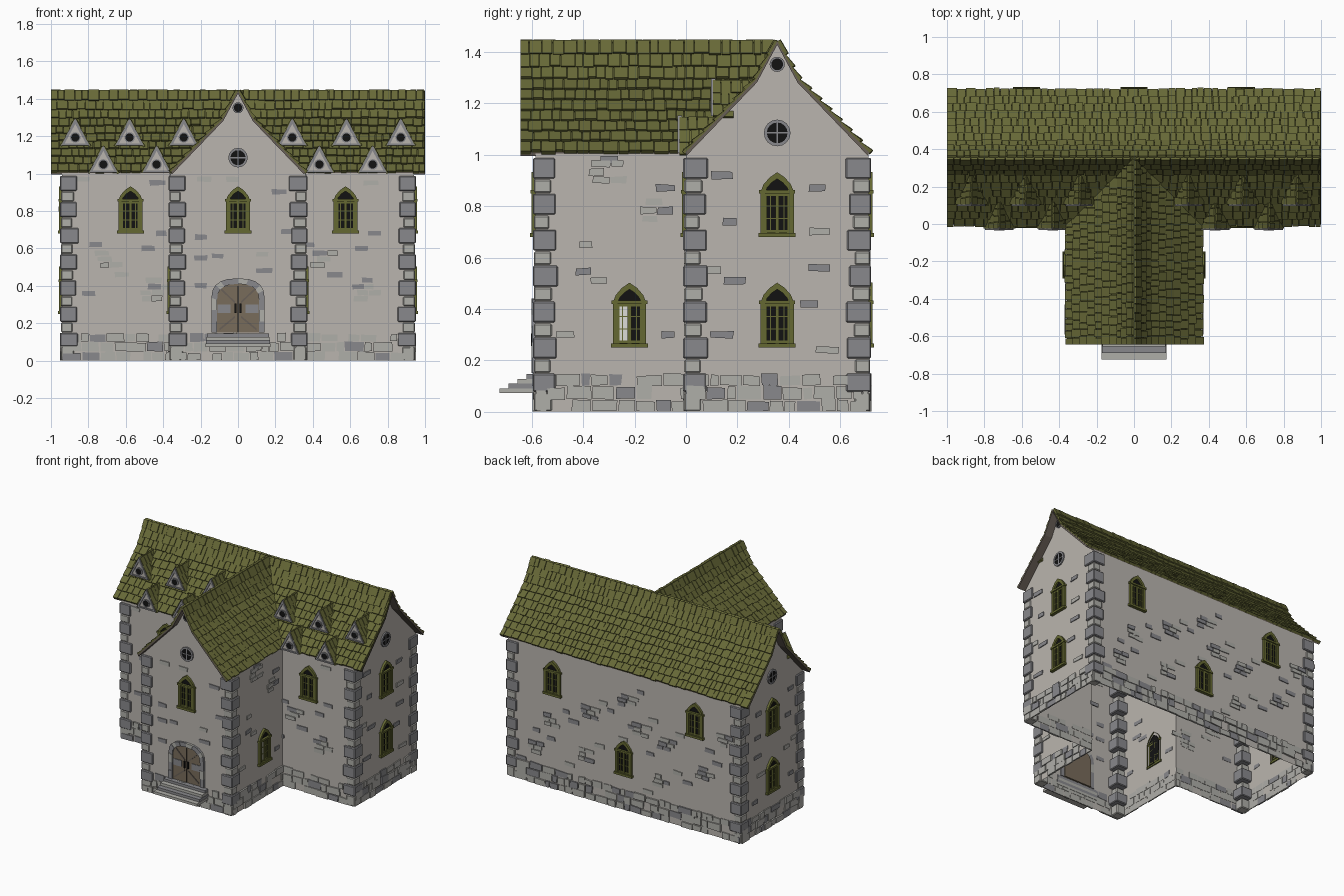
import bpy, bmesh, math, random
from mathutils import Vector

if "Cube" in bpy.data.objects:
    bpy.data.objects.remove(bpy.data.objects["Cube"])
random.seed(4)
R = random.uniform

COL = {"plaster": (.49, .46, .425), "pale stone": (.43, .425, .395), "grey stone": (.25, .25, .265),
       "roof olive": (.135, .14, .038), "dark olive": (.06, .062, .018), "window olive": (.13, .14, .032),
       "door brown": (.19, .15, .105), "black glass": (.006, .006, .006), "soffit brown": (.14, .115, .095),
       "pale pane": (.72, .72, .69)}
MAT = {}
for n, c in COL.items():
    MAT[n] = bpy.data.materials.new(n)
    MAT[n].diffuse_color = (*c, 1)
parts = {}

def part(name, col):
    key = name + "_" + col.replace(" ", "_")
    return parts.setdefault(key, (bmesh.new(), col))[0]

def solid(bm, lo, hi):
    """Closed prism between two matching loops of points."""
    a = [bm.verts.new(p) for p in lo]
    b = [bm.verts.new(p) for p in hi]
    n = len(a)
    fs = [bm.faces.new(a[::-1]), bm.faces.new(b)]
    fs += [bm.faces.new((a[i], a[(i + 1) % n], b[(i + 1) % n], b[i])) for i in range(n)]
    return fs

# Wall frames: origin x, y and horizontal direction; outward = direction x up
def P(w, u, z, o=0):
    return Vector((w[0] + w[2] * u + w[3] * o, w[1] + w[3] * u - w[2] * o, z))

def plate(name, col, w, poly, o0, o1):
    solid(part(name, col), [P(w, u, z, o0) for u, z in poly], [P(w, u, z, o1) for u, z in poly])

def box(name, col, w, u0, u1, z0, z1, o0, o1):
    plate(name, col, w, [(u0, z0), (u1, z0), (u1, z1), (u0, z1)], o0, o1)

def ring(name, col, w, outer, inner, o0, o1):
    bm = part(name, col)
    A, B, C, D = [[bm.verts.new(P(w, u, z, o)) for u, z in poly]
                  for poly, o in ((outer, o0), (outer, o1), (inner, o1), (inner, o0))]
    for i in range(len(A)):
        j = (i + 1) % len(A)
        for s, t in ((A, B), (B, C), (C, D)):
            bm.faces.new((s[i], s[j], t[j], t[i]))

def circle(u, z, r, n=16):
    return [(u + r * math.cos(k * math.tau / n), z + r * math.sin(k * math.tau / n)) for k in range(n)]

WF, MF, BK = (0, -.585, 1, 0), (0, 0, 1, 0), (0, .71, -1, 0)
RT, LT = (.94, 0, 0, 1), (-.94, 0, 0, -1)
WR, WL = (.36, 0, 0, 1), (-.36, 0, 0, -1)

# Plaster walls: hollow T plan, open below
def sheet(w, poly):
    bm = part("walls", "plaster")
    bm.faces.new([bm.verts.new(P(w, u, z)) for u, z in poly])

def gable(w, c, h):
    sheet(w, [(c - h, 0), (c + h, 0), (c + h, 1.0), (c + .08, 1.29), (c, 1.435), (c - .08, 1.29), (c - h, 1.0)])

gable(WF, 0, .36); gable(RT, .355, .355); gable(LT, -.355, .355)
for w, a, b in ((MF, -.94, -.36), (MF, .36, .94), (BK, -.94, .94), (WR, -.585, 0), (WL, 0, .585)):
    sheet(w, [(a, 0), (b, 0), (b, 1.005), (a, 1.005)])

# Roof slabs and tiles
PROF = [(0, 1.442), (.08, 1.295), (.357, 1.01)]

def at(prof, s, lift):
    for k, (a, b) in enumerate(zip(prof, prof[1:])):
        a, b = Vector(a), Vector(b)
        L = (b - a).length
        if s <= L or k == len(prof) - 2:
            t = (b - a) / L
            return a + t * s + Vector((-t.y, t.x)) * lift
        s -= L

def tiles(prof, u0, u1, place, keep, row, wid, thick):
    total = sum((Vector(b) - Vector(a)).length for a, b in zip(prof, prof[1:]))
    n = round(total / row)
    bm = part("roof_tiles", "roof olive")
    for r in range(n):
        s0, s1, u = total * r / n, total * (r + 1) / n, u0
        while u < u1 - .004:
            v = min(u + R(*wid), u1)
            mid = at(prof, (s0 + s1) / 2, 0)
            if keep((u + v) / 2, mid.x, mid.y):
                e, t = s1 + R(0, .008), thick * R(.75, 1.15)
                top, bot, ta, tb = (at(prof, s, l) for s, l in ((s0, -.006), (e, -.004), (s0, thick * .3), (e, t)))
                if r == 0:
                    ta = at(prof, s0, t * .9)
                g = v - .003
                solid(bm, [place(u, *top), place(g, *top), place(g, *bot), place(u, *bot)],
                      [place(u, *ta), place(g, *ta), place(g, *tb), place(u, *tb)])
            u = v

def slab(place, u0, end):
    up = [(-d, z) for d, z in PROF[::-1]] + PROF[1:]
    sec = up + [(d * .99, z - .014) for d, z in up[::-1]]
    solid(part("roof_slab", "dark olive"), [place(u0, d, z) for d, z in sec], [place(end(d), d, z) for d, z in sec])

main = lambda u, d, z: Vector((u, .355 + d, z))
wing = lambda u, d, z: Vector((d, u, z))
slab(main, -1, lambda d: 1)
slab(wing, -.645, lambda d: .355 - abs(d))
for s in (-1, 1):
    tiles(PROF, -1, 1, lambda u, d, z: main(u, s * d, z),
          lambda u, d, z: s > 0 or abs(u) > d - .02, .058, (.03, .06), .015)
    tiles(PROF, -.645, .36, lambda u, d, z: wing(u, s * d, z),
          lambda u, d, z: u < .375 - d, .058, (.03, .06), .015)

# Round windows
def round_window(w, u, z, r, cross=False):
    ring("round_window_rim", "grey stone", w, circle(u, z, r * 1.18), circle(u, z, r * .92), -.004, .009)
    plate("round_window_pane", "black glass", w, circle(u, z, r), -.004, .005)
    if cross:
        box("round_window_bar", "grey stone", w, u - r, u + r, z - .003, z + .003, 0, .008)
        box("round_window_bar", "grey stone", w, u - .003, u + .003, z - r, z + r, 0, .008)

for w, c in ((WF, 0), (RT, .355), (LT, -.355)):
    round_window(w, c, 1.085, .044, True)
    round_window(w, c, 1.352, .025)

# Dormers on the front slope
def dormer(x, y, z):
    w = (x, y, 1, 0)
    tri = lambda a, b, h: [(-a, z + b), (a, z + b), (0, z + h)]
    plate("dormer_body", "roof olive", w, tri(.07, 0, .132), -.165, -.003)
    plate("dormer_front", "plaster", w, tri(.066, .004, .127), -.004, .002)
    ring("dormer_trim", "grey stone", w, tri(.076, 0, .146), tri(.057, .01, .115), -.01, .008)
    round_window(w, 0, z + .043, .024)
    for s in (-1, 1):
        tiles([(0, z + .138), (.074, z)], 0, .165, lambda u, d, h: Vector((x + s * d, y + u, h)),
              lambda u, d, h: h - z > u - .05, .05, (.03, .045), .009)

for s in (-1, 1):
    for x in (.29, .58, .87):
        dormer(s * x, .105, 1.15)
    for x in (.435, .72):
        dormer(s * x, -.025, 1.006)

# Pointed windows
def pointed(u, a, z0, zs, top):
    h = top - zs
    r = [(a, z0), (a, zs), (.82 * a, zs + .38 * h), (.45 * a, zs + .74 * h)]
    return [(u + p, z) for p, z in r] + [(u, top)] + [(u - p, z) for p, z in r[::-1]]

def window(w, u, z, open_leaf=False):
    B = lambda a, b, c, d, o: box("window_bars", "window olive", w, u + a, u + b, z + c, z + d, -.006, o)
    ring("window_frame", "window olive", w, pointed(u, .065, z, z + .175, z + .252),
         pointed(u, .047, z + .018, z + .172, z + .226), -.008, .016)
    plate("window_pane", "black glass", w, pointed(u, .05, z + .01, z + .172, z + .23), -.006, .004)
    B(-.072, .072, 0, .016, .022)
    B(-.07, .07, .17, .183, .02)
    B(-.007, .007, .016, .172, .014)
    for s in (-1, 1):
        c = s * .027
        B(c - .002, c + .002, .016, .17, .009)
        B(s * .044 - .005, s * .044 + .005, .016, .17, .011)
        for h in (.018, .07, .118, .16):
            B(c - .02, c + .02, h, h + (.01 if h in (.018, .16) else .004), .009)
    if open_leaf:
        box("open_leaf_pane", "pale pane", w, u - .042, u - .008, z + .022, z + .165, 0, .006)

for w, u, z in ((MF, -.575, .68), (MF, .575, .68), (WF, 0, .68), (BK, -.575, .68), (BK, .575, .68), (BK, 0, .25),
                (RT, .355, .68), (RT, .355, .25), (LT, -.355, .68), (LT, -.355, .25), (WL, .22, .25)):
    window(w, u, z)
window(WR, -.22, .25, True)

# Door with stone arch, braces, hinges and handles
def door_arch(a, zs, top):
    arc = [(a * math.copysign(abs(math.cos(t)) ** .8, math.cos(t)), zs + (top - zs) * math.sin(t) ** .8)
           for t in (math.pi * k / 10 for k in range(1, 10))]
    return [(a, .15), (a, .21), (a, .27), (a, zs)] + arc + [(-a, zs), (-a, .27), (-a, .21), (-a, .15)]

outer, inner = door_arch(.142, .335, .44), door_arch(.112, .325, .41)
for i in range(len(outer) - 1):
    plate("door_surround", ("grey stone", "pale stone")[i % 3 == 1], WF,
          [outer[i], outer[i + 1], inner[i + 1], inner[i]], -.005, .014 + .003 * (i % 2))
plate("door", "door brown", WF, inner, -.012, .006)
for s in (-1, 1):
    for k in (0, 1):
        z0, z1 = ((.16, .235), (.385, .31))[k]
        plate("door_brace", "soffit brown", WF, [(s * .1, z0), (s * .1, z0 + .012), (s * .015, z1 + .006), (s * .015, z1 - .006)], 0, .01)
    box("door_hinge", "grey stone", WF, s * .075 - .035, s * .075 + .035, .255, .3, 0, .01)
    box("door_handle", "black glass", WF, s * .013 - .005, s * .013 + .005, .255, .305, 0, .018)
box("door_gap", "black glass", WF, -.0015, .0015, .15, .4, 0, .008)

# Front steps
for i in range(4):
    box("front_steps", "grey stone" if i % 2 else "pale stone", WF, -.175 + .003 * i, .175 - .003 * i,
        .072 + .0185 * i, .0905 + .0185 * i, -.004, .14 - .035 * i)

# Rough stones
def stone(name, w, u0, u1, z0, z1, o, grey):
    j = lambda: R(-.003, .003)
    plate(name, "grey stone" if R(0, 1) < grey else "pale stone", w,
          [(u0 + j(), max(0, z0 + j())), (u1 + j(), max(0, z0 + j())), (u1 + j(), z1 + j()), (u0 + j(), z1 + j())], -.002, o)

# Plinth courses
for w, a, b in ((WF, -.36, .36), (MF, -.94, -.36), (MF, .36, .94), (BK, -.94, .94), (RT, 0, .71),
                (LT, -.71, 0), (WR, -.585, 0), (WL, 0, .585)):
    for z0, z1 in ((0, .045), (.049, .098), (.102, .145)):
        u = a
        while u < b - .02:
            v = min(u + R(.035, .11), b)
            if R(0, 1) < .9:
                stone("plinth_stones", w, u + .003, v - .003, z0, z1 + R(-.006, .004), R(.004, .013), .18)
            u = v

# Exposed bricks: clusters and singles
def cluster(w, u, z):
    for r in range(3):
        a = u + R(-.07, -.02)
        for k in range(random.choice((1, 2, 2))):
            b = a + R(.045, .08)
            stone("wall_bricks", w, a, b, z + .032 * (r - 1), z + .032 * (r - 1) + .027, R(.004, .009), .4)
            a = b + .004

def brick(w, u, z):
    L = R(.025, .045)
    stone("wall_bricks", w, u - L, u + L, z - .013, z + .014, .006, .6)

for dx in (0, 1.14):
    for u, z in ((-.70, .53), (-.46, .35)):
        cluster(MF, u + dx, z)
    for u, z in ((-.45, .43), (-.80, .36), (-.83, .97), (-.43, .95), (-.48, .6), (-.62, .46), (-.41, .68), (-.76, .62)):
        brick(MF, u + dx, z)
for u, z in ((-.18, .97), (-.03, .97), (-.2, .55), (.14, .48), (-.11, .56), (.13, .57), (.27, .69), (-.2, .66), (.22, .9), (-.2, .4)):
    brick(WF, u, z)
for w, m in ((WR, 1), (WL, -1)):
    cluster(w, -.32 * m, .92); cluster(w, -.13 * m, .77)
    for u, z in ((-.08, .87), (-.39, .65), (-.4, .545), (-.34, .51), (-.07, .3), (-.3, .98), (-.47, .3)):
        brick(w, u * m, z)
for w, m in ((RT, 1), (LT, -1)):
    for u, z in ((.14, .92), (.17, .74), (.19, .51), (.52, .56), (.55, .24), (.51, .87), (.52, .7), (.14, .3), (.48, .42), (.1, .55)):
        brick(w, u * m, z)
for u, z in ((0, .78), (-.3, .62), (-.6, .48), (.32, .55), (.62, .42), (-.33, .3), (.3, .27), (-.72, .25), (.1, .6), (.8, .7)):
    cluster(BK, u, z)
    brick(BK, u + .13, z + .11); brick(BK, u - .11, z - .09)

# Corner quoins: alternating large grey and small pale blocks
for cx, cy, dx, dy in [(s * x, y, -s, d) for s in (-1, 1) for x, y, d in ((.94, 0, 1), (.94, .71, -1), (.36, -.585, 1))]:
    z, i = 0, 0
    while z < .985:
        h = (.075 if z < .14 else .085 if i % 2 else .055)
        L, o = ((.082, .011) if i % 2 else (.057, .007))
        lx, ly = L + R(-.008, .008), L + R(-.008, .008)
        q = [(cx - dx * o, cy - dy * o), (cx + dx * lx, cy - dy * o), (cx + dx * lx, cy + dy * ly), (cx - dx * o, cy + dy * ly)]
        solid(part("quoins", "grey stone" if i % 2 else "pale stone"),
              [(x, y, z + .002) for x, y in q], [(x, y, min(z + h - .002, 1.0)) for x, y in q])
        z += h
        i += 1

# Turn every part into an object
for key, (bm, col) in parts.items():
    if not key.startswith("walls"):
        bmesh.ops.recalc_face_normals(bm, faces=bm.faces)
    me = bpy.data.meshes.new(key)
    me.materials.append(MAT[col])
    if key.startswith("roof_slab"):  # brown underside and verge
        me.materials.append(MAT["soffit brown"])
        for f in bm.faces:
            f.material_index = 0 if f.normal.z > .1 else 1
    bm.to_mesh(me)
    ob = bpy.data.objects.new(key, me)
    bpy.context.collection.objects.link(ob)
    if key.startswith("quoins"):
        bv = ob.modifiers.new("worn_edges", "BEVEL")
        bv.width, bv.segments = .005, 1

for m in bpy.data.materials:
    if m.users and not m.is_grease_pencil:
        m.use_nodes = True
        m.node_tree.nodes["Principled BSDF"].inputs["Base Color"].default_value = m.diffuse_color
